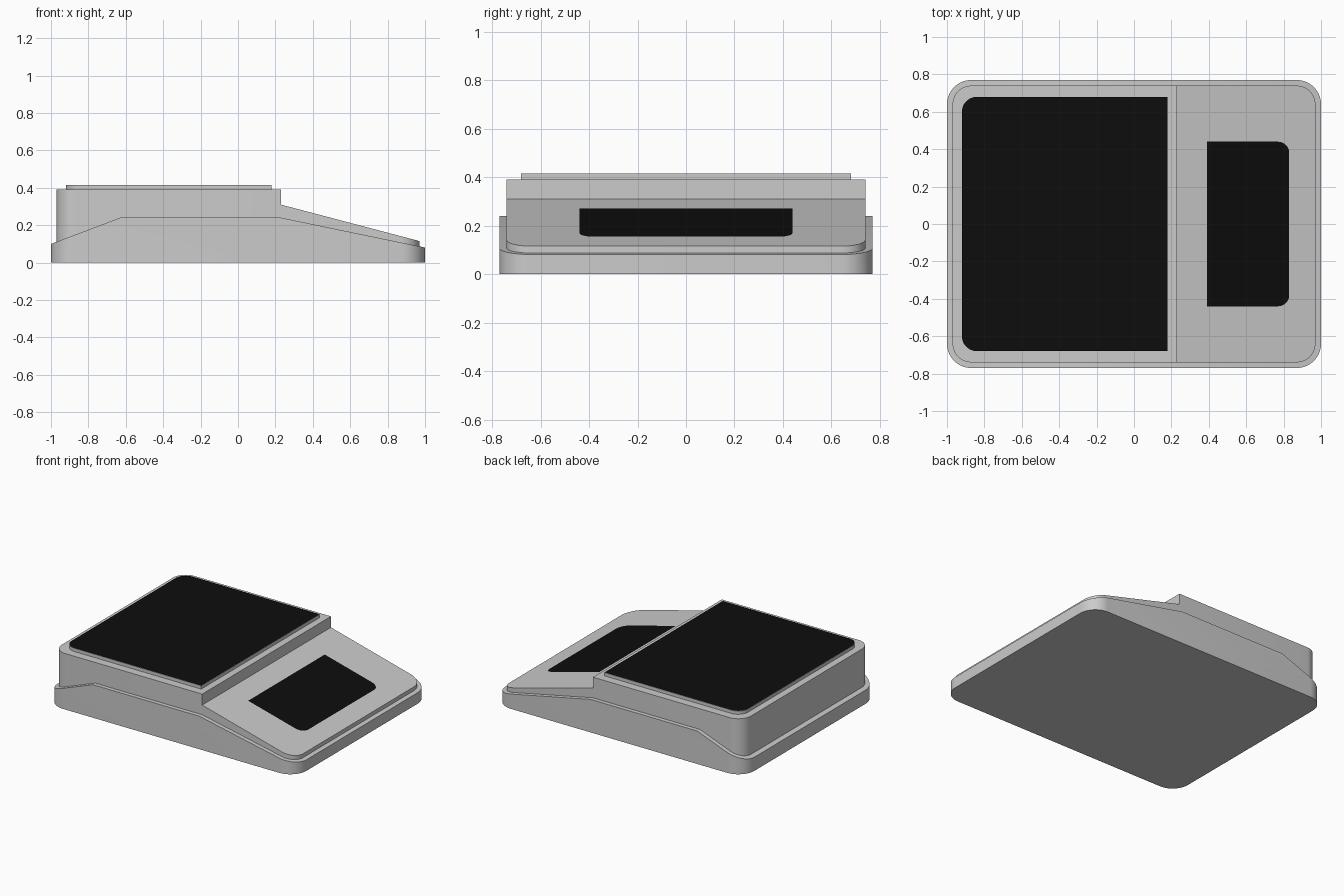
import bpy, bmesh
from math import sin, cos, pi

if "Cube" in bpy.data.objects:
    bpy.data.objects.remove(bpy.data.objects["Cube"])


def outline(x0, x1, y, r_left, r_right, seg=10):
    """Counter-clockwise rectangle with its own corner radius at each x end."""
    pts = []
    for i, (x, s, r) in enumerate([(x1, 1, r_right), (x0, 1, r_left),
                                   (x0, -1, r_left), (x1, -1, r_right)]):
        sx = 1 if x == x1 else -1
        if r == 0:
            pts.append((x, s * y))
            continue
        for k in range(seg + 1):
            a = (i + k / seg) * pi / 2
            pts.append((x - sx * r + r * cos(a), s * (y - r) + r * sin(a)))
    return pts


def mesh_object(name, points, extrude=None):
    bm = bmesh.new()
    face = bm.faces.new([bm.verts.new(p) for p in points])
    if extrude:
        ext = bmesh.ops.extrude_face_region(bm, geom=[face])
        bmesh.ops.translate(bm, vec=extrude,
                            verts=[v for v in ext["geom"] if isinstance(v, bmesh.types.BMVert)])
        bmesh.ops.recalc_face_normals(bm, faces=bm.faces[:])
    me = bpy.data.meshes.new(name)
    bm.to_mesh(me)
    bm.free()
    ob = bpy.data.objects.new(name, me)
    bpy.context.collection.objects.link(ob)
    return ob


def activate(ob):
    bpy.ops.object.select_all(action='DESELECT')
    ob.select_set(True)
    bpy.context.view_layer.objects.active = ob


def shell(name, plan, profile):
    """Side profile (x, z) trimmed by a rounded plan outline."""
    ob = mesh_object(name, [(x, y, -0.2) for x, y in plan], (0, 0, 1))
    cutter = mesh_object(name + "_cutter", [(x, -1, z) for x, z in profile], (0, 2, 0))
    cutter.hide_render = True
    mod = ob.modifiers.new("trim", 'BOOLEAN')
    mod.operation, mod.solver, mod.object = 'INTERSECT', 'EXACT', cutter
    activate(ob)
    bpy.ops.object.modifier_apply(modifier=mod.name)
    bpy.data.objects.remove(cutter)
    activate(ob)
    bpy.ops.object.shade_smooth_by_angle(angle=pi / 6)
    return ob


black = bpy.data.materials.new("black")
black.diffuse_color = (0.004, 0.004, 0.004, 1)
black.use_nodes = True
black.node_tree.nodes["Principled BSDF"].inputs["Base Color"].default_value = black.diffuse_color

# Lower tray with sloping rim
shell("base_tray", outline(-1, 1, 0.77, 0.13, 0.13),
      [(-1.1, 0), (1.1, 0), (1.1, 0.06), (0.23, 0.24), (-0.63, 0.24), (-1.1, 0.062)])

# Upper housing: raised block, step, sloping control panel
shell("upper_housing", outline(-0.97, 0.97, 0.74, 0.1, 0.1),
      [(-1.1, 0.03), (1.1, 0.03), (1.1, 0.081), (0.23, 0.31), (0.23, 0.39), (-1.1, 0.39)])

# Weighing plate, rounded at the rear end only
plate = outline(-0.92, 0.18, 0.68, 0.08, 0)
ob = mesh_object("top_plate", [(x, y, 0.385) for x, y in plate], (0, 0, 0.029))
activate(ob)
bpy.ops.object.shade_smooth_by_angle(angle=pi / 6)

# Black surface of the plate
ob = mesh_object("plate_surface", [(x, y, 0.4155) for x, y in plate])
ob.data.materials.append(black)

# Black display lying on the sloping panel
slope = (0.31 - 0.081) / 0.87
ob = mesh_object("display_panel", [(x, y, 0.312 - slope * (x - 0.23))
                                   for x, y in outline(0.39, 0.83, 0.44, 0, 0.06)])
ob.data.materials.append(black)
